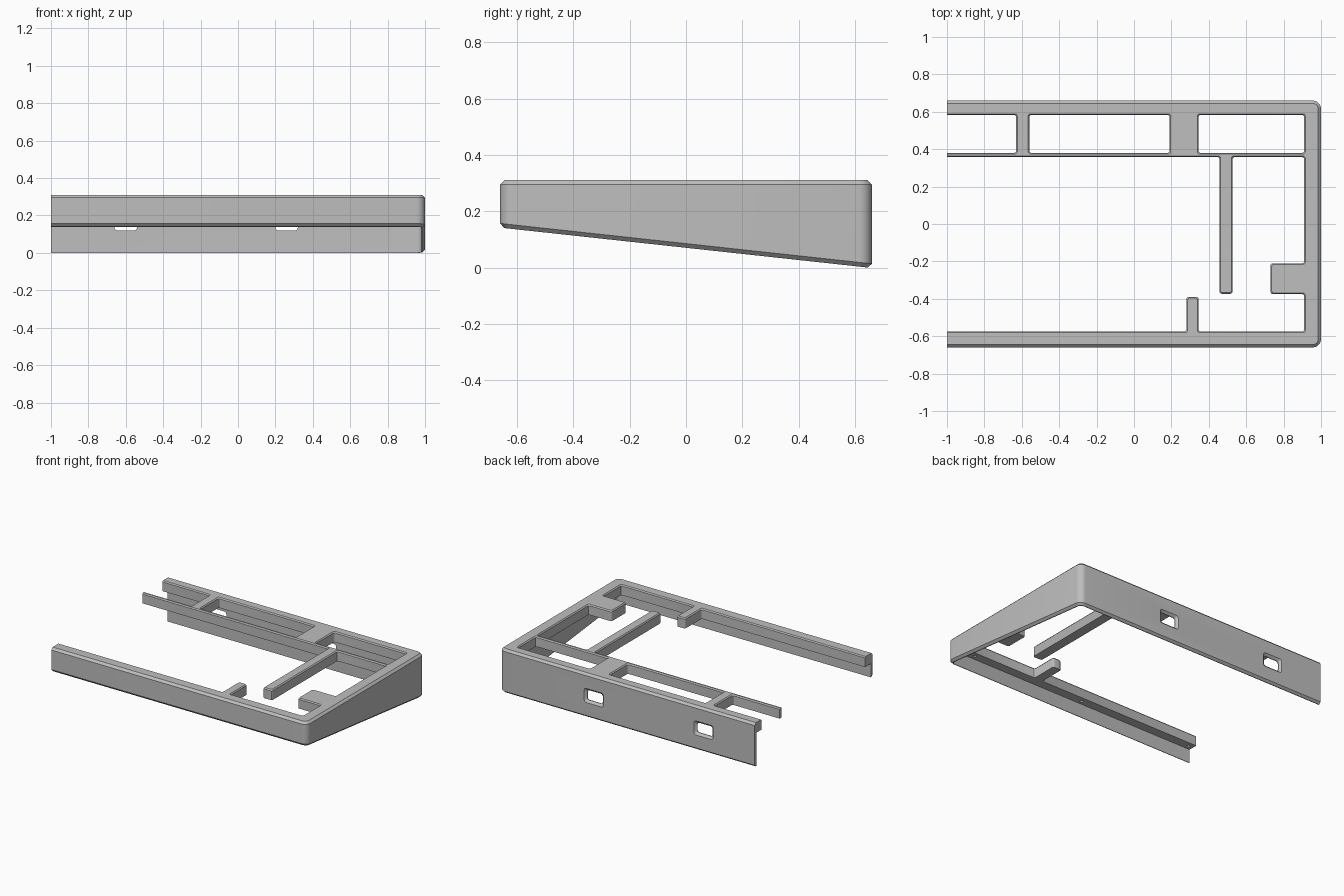
import bpy, bmesh, math
from mathutils import Vector

if "Cube" in bpy.data.objects:
    bpy.data.objects.remove(bpy.data.objects["Cube"])

TOP, PLATE_UNDER, CH = 0.31, 0.237, 0.015


def offset(poly, d):
    """Grow a counter-clockwise polygon outward by d with mitred corners."""
    out = []
    for i, p in enumerate(poly):
        p = Vector(p)
        a = (p - Vector(poly[i - 1])).normalized()
        b = (Vector(poly[(i + 1) % len(poly)]) - p).normalized()
        na, nb = Vector((a.y, -a.x)), Vector((b.y, -b.x))
        out.append(p + (na + nb) * d / (1 + na.dot(nb)))
    return out


def rounded(poly, r, seg):
    """Replace each right-angle corner with an arc."""
    out = []
    for i, p in enumerate(poly):
        p = Vector(p)
        a = (p - Vector(poly[i - 1])).normalized()
        b = (Vector(poly[(i + 1) % len(poly)]) - p).normalized()
        c = p - a * r + b * r
        for k in range(seg + 1):
            t = math.pi / 2 * k / seg
            out.append(c - b * r * math.cos(t) + a * r * math.sin(t))
    return out


def rect(x0, x1, y0, y1):
    return [(x0, y0), (x1, y0), (x1, y1), (x0, y1)]


def loft(name, rings):
    """Solid through equal-sized rings of 3D points."""
    bm = bmesh.new()
    rows = [[bm.verts.new(p) for p in ring] for ring in rings]
    n = len(rows[0])
    for lo, hi in zip(rows, rows[1:]):
        for i in range(n):
            j = (i + 1) % n
            bm.faces.new((lo[i], lo[j], hi[j], hi[i]))
    bm.faces.new(rows[0][::-1])
    bm.faces.new(rows[-1])
    bmesh.ops.recalc_face_normals(bm, faces=bm.faces)
    me = bpy.data.meshes.new(name)
    bm.to_mesh(me)
    bm.free()
    ob = bpy.data.objects.new(name, me)
    bpy.context.collection.objects.link(ob)
    return ob


def prism(name, poly, r, seg, levels):
    """Vertical solid; levels are (height, outward offset)."""
    return loft(name, [[(p.x, p.y, z) for p in rounded(offset(poly, d), r, seg)]
                       for z, d in levels])


# Outer body: wedge underside, chamfered rims, flat open left end
def underside(y):
    return 0.07 - 0.1085 * y


body_poly = rect(-1.2, 1, -0.66, 0.66)


def body_ring(inset, height):
    return [(max(-1, p.x), p.y, height(p.y))
            for p in rounded(offset(body_poly, -inset), 0.045 - inset, 6)]


frame = loft("case_frame", [
    body_ring(CH, underside),
    body_ring(0, lambda y: underside(y) + CH),
    body_ring(0, lambda y: TOP - CH),
    body_ring(CH, lambda y: TOP)])

# Hollow interior under the top plate
cutters = [prism("cavity_cutter", rect(-1.3, 0.98, -0.64, 0.64), 0.025, 4,
                 [(-0.2, 0), (PLATE_UNDER, 0)])]

# Top openings with softened rims; the main one leaves the tabs and long arm
main = [(-1.2, -0.575), (0.28, -0.575), (0.28, -0.39), (0.345, -0.39),
        (0.345, -0.575), (0.91, -0.575), (0.91, -0.375), (0.73, -0.375),
        (0.73, -0.21), (0.91, -0.21), (0.91, 0.358), (0.527, 0.358),
        (0.527, -0.373), (0.457, -0.373), (0.457, 0.358), (-1.2, 0.358)]
openings = [main] + [rect(a, b, 0.38, 0.583) for a, b in
                     ((-1.2, -0.63), (-0.56, 0.19), (0.345, 0.91))]
for poly in openings:
    cutters.append(prism("opening_cutter", poly, 0.012, 3,
                         [(0.17, 0), (0.302, 0), (0.312, 0.0075)]))

# Flared ports through the back wall
for x0 in (-0.66, 0.2):
    port = rect(x0, x0 + 0.12, 0.12, 0.19)
    cutters.append(loft("port_cutter", [
        [(p.x, y, p.y) for p in rounded(offset(port, d), 0.015, 3)]
        for y, d in ((0.6, 0), (0.645, 0), (0.665, 0.02))]))

# Blind screw holes under the front bar
for x in (-0.965, -0.075, 0.815):
    cutters.append(prism("screw_hole_cutter",
                         rect(x - 0.011, x + 0.011, -0.621, -0.599),
                         0.0108, 3, [(0.2, 0), (0.28, 0)]))

bpy.context.view_layer.objects.active = frame
frame.select_set(True)
for c in cutters:
    m = frame.modifiers.new("cut", 'BOOLEAN')
    m.operation, m.solver, m.object = 'DIFFERENCE', 'EXACT', c
    bpy.ops.object.modifier_apply(modifier=m.name)
    bpy.data.objects.remove(c, do_unlink=True)

mat = bpy.data.materials.new("case_grey")
mat.diffuse_color = (0.52, 0.52, 0.52, 1)
mat.use_nodes = True
mat.node_tree.nodes["Principled BSDF"].inputs["Base Color"].default_value = mat.diffuse_color
frame.data.materials.clear()
frame.data.materials.append(mat)
for f in frame.data.polygons:
    f.material_index = 0
bpy.ops.object.shade_smooth_by_angle(angle=math.radians(30))
